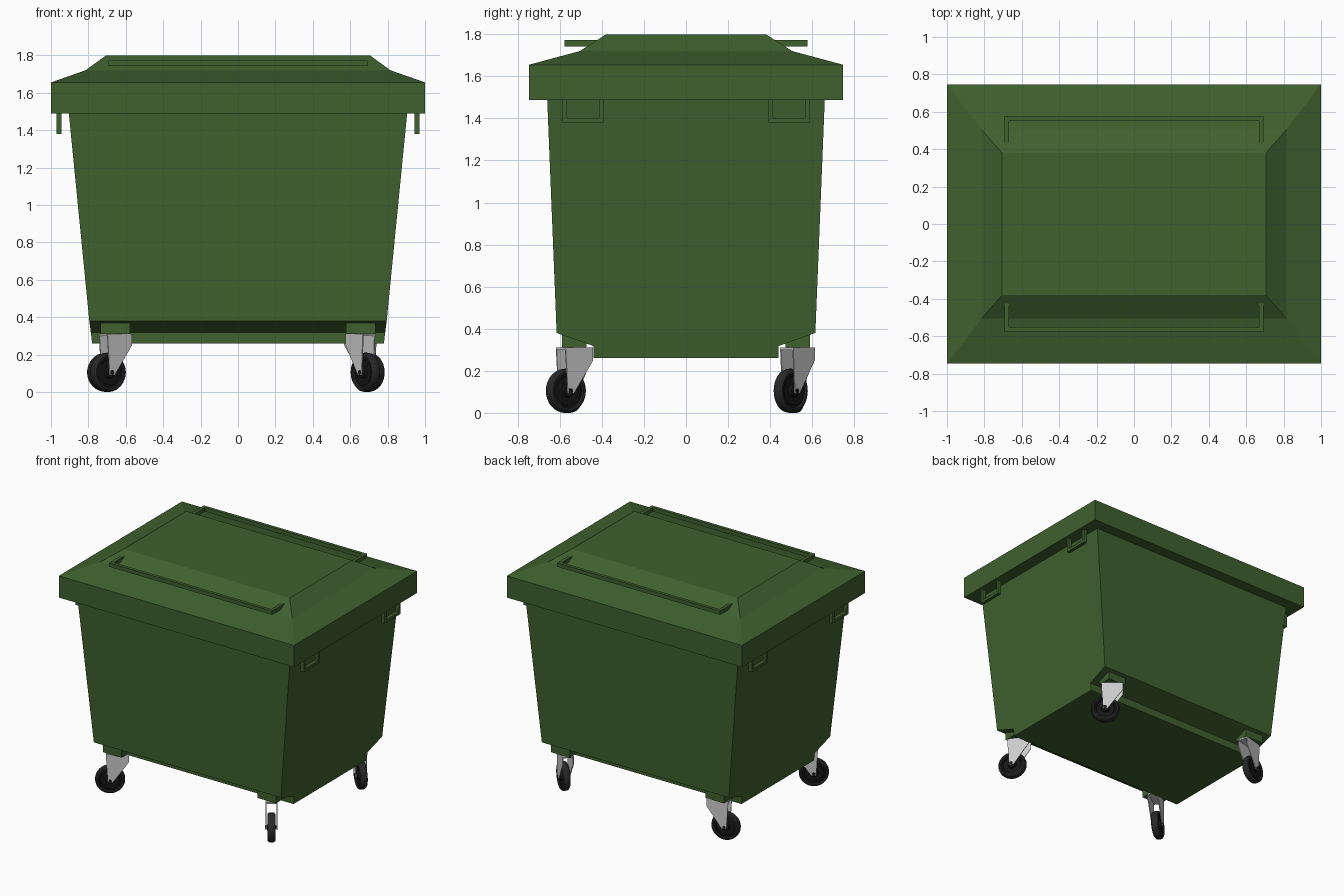
import bpy, bmesh
from math import radians, pi
from mathutils import Matrix, Vector

if "Cube" in bpy.data.objects:
    bpy.data.objects.remove(bpy.data.objects["Cube"])

T, R = Matrix.Translation, Matrix.Rotation


def material(name, rgb):
    m = bpy.data.materials.new(name)
    m.diffuse_color = (*rgb, 1)
    m.use_nodes = True
    m.node_tree.nodes["Principled BSDF"].inputs["Base Color"].default_value = m.diffuse_color
    return m


GREEN = material("green_plastic", (0.05, 0.118, 0.028))
RUBBER = material("black_rubber", (0.022, 0.022, 0.022))
HUB = material("dark_hub", (0.008, 0.008, 0.008))


def finish(name, bm, mat=None, smooth=False):
    bmesh.ops.remove_doubles(bm, verts=bm.verts, dist=1e-5)
    bmesh.ops.recalc_face_normals(bm, faces=bm.faces)
    me = bpy.data.meshes.new(name)
    bm.to_mesh(me)
    bm.free()
    ob = bpy.data.objects.new(name, me)
    bpy.context.collection.objects.link(ob)
    if mat:
        me.materials.append(mat)
    if smooth:
        bpy.ops.object.select_all(action='DESELECT')
        ob.select_set(True)
        bpy.context.view_layer.objects.active = ob
        bpy.ops.object.shade_smooth_by_angle(angle=radians(25))
    return ob


def rect_loft(name, rings, mat):
    """Solid through rectangles given as (half x, half y, z)."""
    bm = bmesh.new()
    loops = [[bm.verts.new((sx * x, sy * y, z))
              for sx, sy in ((1, 1), (-1, 1), (-1, -1), (1, -1))] for x, y, z in rings]
    for a, b in zip(loops, loops[1:]):
        for i in range(4):
            j = (i + 1) % 4
            bm.faces.new((a[i], a[j], b[j], b[i]))
    bm.faces.new(loops[0])
    bm.faces.new(loops[-1])
    return finish(name, bm, mat)


def prism(bm, pts, depth, m):
    """Extrude a 2D outline by depth, centred, then place it with m."""
    lo, hi = ([bm.verts.new(m @ Vector((x, y, s * depth / 2))) for x, y in pts] for s in (-1, 1))
    n = len(pts)
    bm.faces.new(lo)
    bm.faces.new(hi)
    for i in range(n):
        j = (i + 1) % n
        bm.faces.new((lo[i], lo[j], hi[j], hi[i]))


def box(bm, size, m):
    bmesh.ops.create_cube(bm, size=1, matrix=m @ Matrix.Diagonal((*size, 1)))


def u_shape(w, h, t):
    """U outline, half width w, arms rising from y=0 to h, bar thickness t."""
    return [(-w, h), (-w, 0), (w, 0), (w, h), (w - t, h), (w - t, t), (t - w, t), (t - w, h)]


def lathe(name, profile, m, mat):
    """Spin (radius, axial) points around the local y axis."""
    bm = bmesh.new()
    vs = [bm.verts.new((r, a, 0)) for r, a in profile]
    es = [bm.edges.new(p) for p in zip(vs, vs[1:])]
    bmesh.ops.spin(bm, geom=vs + es, cent=(0, 0, 0), axis=(0, 1, 0),
                   angle=2 * pi, steps=32, use_duplicate=False)
    bm.transform(m)
    return finish(name, bm, mat, smooth=True)


# Tapered tub with undercut front and back edges
rect_loft("bin_body", [(0.78, 0.44, 0.26), (0.787, 0.44, 0.318),
                       (0.795, 0.615, 0.38), (0.905, 0.66, 1.495)], GREEN)

# Lid with rim and two-stage sloped top
rect_loft("lid", [(1.0, 0.747, 1.488), (1.0, 0.747, 1.655),
                  (0.815, 0.505, 1.72), (0.705, 0.38, 1.80)], GREEN)

# Long bar handles on the lid, front and back
for name, turn in (("front", 0), ("back", pi)):
    bm = bmesh.new()
    prism(bm, u_shape(0.693, 0.17, 0.025), 0.03, R(turn, 4, 'Z') @ T((0, -0.577, 1.757)))
    finish(name + "_lid_handle", bm, GREEN)

# Small hanging loops under the rim on both sides
for sx, side in ((-1, "left"), (1, "right")):
    for sy, end in ((-1, "front"), (1, "back")):
        bm = bmesh.new()
        m = T((sx * 0.958, sy * 0.49, 1.38)) @ R(pi / 2, 4, 'Z') @ R(pi / 2, 4, 'X')
        prism(bm, u_shape(0.098, 0.115, 0.022), 0.027, m)
        finish(f"{end}_{side}_side_loop", bm, GREEN)

# Swivel casters, each turned to its own heading
FORK = [(0.08, 0.31), (0.066, 0.092), (0.032, 0.092), (-0.08, 0.25), (-0.08, 0.31)]
TYRE = [(0.08, 0.018), (0.084, 0.026), (0.094, 0.027), (0.102, 0.02), (0.105, 0.009)]
TYRE += [(r, -a) for r, a in reversed(TYRE)]
DISC = [(0, 0.043), (0.012, 0.043), (0.012, 0.03), (0.028, 0.028), (0.032, 0.012),
        (0.066, 0.012), (0.07, 0.018), (0.081, 0.018)]
DISC += [(r, -a) for r, a in reversed(DISC)]

for name, sx, sy, heading in (("front_left", -1, -1, 215), ("front_right", 1, -1, -55),
                              ("back_left", -1, 1, 195), ("back_right", 1, 1, -40)):
    # Mounting block under the undercut
    bm = bmesh.new()
    box(bm, (0.157, 0.115, 0.06), T((sx * 0.656, sy * 0.531, 0.34)))
    finish(name + "_caster_mount", bm, GREEN)

    m = T((sx * 0.655, sy * 0.53, 0)) @ R(radians(heading), 4, 'Z')
    # Fork: two side plates and a top plate
    bm = bmesh.new()
    for s in (-1, 1):
        prism(bm, FORK, 0.006, m @ T((0, s * 0.038, 0)) @ R(pi / 2, 4, 'X'))
    box(bm, (0.16, 0.076, 0.01), m @ T((0, 0, 0.305)))
    finish(name + "_caster_fork", bm)

    # Wheel: tyre and recessed hub with axle
    w = m @ T((0.05, 0, 0.105))
    lathe(name + "_tyre", TYRE, w, RUBBER)
    lathe(name + "_wheel_hub", DISC, w, HUB)
